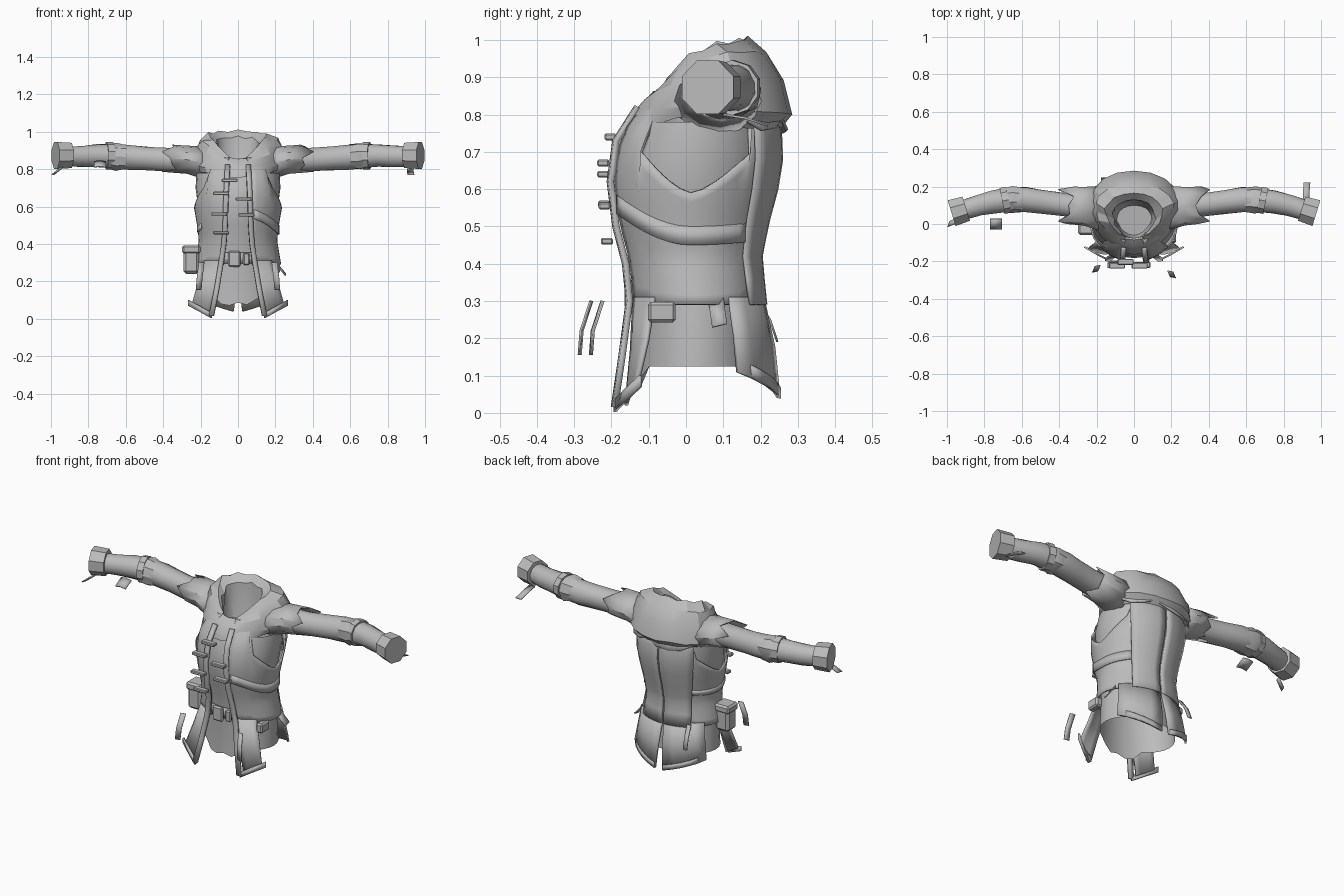
import bpy, bmesh, random
from math import sin, cos, pi, radians
from mathutils import Vector

random.seed(4)
if "Cube" in bpy.data.objects:
    bpy.data.objects.remove(bpy.data.objects["Cube"], do_unlink=True)

cloth = bpy.data.materials.new("grey_cloth")
cloth.use_nodes = True
grey = (0.5, 0.5, 0.5, 1)
cloth.diffuse_color = grey
cloth.node_tree.nodes["Principled BSDF"].inputs["Base Color"].default_value = grey


def finish(name, bm, angle=32, thick=0):
    bmesh.ops.recalc_face_normals(bm, faces=bm.faces)
    mesh = bpy.data.meshes.new(name)
    bm.to_mesh(mesh)
    bm.free()
    mesh.polygons.foreach_set("use_smooth", [True] * len(mesh.polygons))
    mesh.set_sharp_from_angle(angle=radians(angle))
    mesh.materials.append(cloth)
    obj = bpy.data.objects.new(name, mesh)
    bpy.context.collection.objects.link(obj)
    if thick:
        mod = obj.modifiers.new("Thickness", "SOLIDIFY")
        mod.thickness = thick
        mod.offset = 0


def loft(name, rings, closed=True, caps="", angle=32, thick=0):
    bm = bmesh.new()
    rows = [[bm.verts.new(p) for p in ring] for ring in rings]
    n = len(rows[0])
    for a, b in zip(rows, rows[1:]):
        for i in range(n if closed else n - 1):
            j = (i + 1) % n
            bm.faces.new((a[i], a[j], b[j], b[i]))
    if "s" in caps:
        bm.faces.new(rows[0])
    if "e" in caps:
        bm.faces.new(rows[-1])
    finish(name, bm, angle, thick)


def tube(name, path, radii, n=10, caps="se", jitter=0.0, angle=32):
    """Round section swept along a mostly sideways path."""
    pts = [Vector(p) for p in path]
    rings = []
    for i, (p, r) in enumerate(zip(pts, radii)):
        d = (pts[min(i + 1, len(pts) - 1)] - pts[max(i - 1, 0)]).normalized()
        u = d.cross(Vector((0, 0, 1))).normalized()
        v = u.cross(d)
        rings.append([p + (u * cos(t) + v * sin(t)) * r * (1 + random.uniform(-jitter, jitter))
                      for t in [2 * pi * (k + 0.5) / n for k in range(n)]])
    loft(name, rings, True, caps, angle)


def ribbon(name, path, across, thick=0.006):
    across = Vector(across) / 2
    loft(name, [[Vector(p) - across, Vector(p) + across] for p in path], False, thick=thick)


def box(name, centre, size, bevel):
    bm = bmesh.new()
    bmesh.ops.create_cube(bm, size=1)
    for v in bm.verts:
        v.co = Vector([c + a * s for c, a, s in zip(centre, v.co, size)])
    bmesh.ops.bevel(bm, geom=bm.edges[:], offset=bevel, segments=1, affect="EDGES")
    finish(name, bm)


# Jacket cross-sections by height: half width, front y, back y
LEVELS = [(0.02, 0.275, -0.19, 0.245), (0.15, 0.25, -0.165, 0.235), (0.3, 0.225, -0.145, 0.2),
          (0.42, 0.205, -0.16, 0.19), (0.5, 0.215, -0.182, 0.205), (0.6, 0.232, -0.2, 0.232),
          (0.7, 0.245, -0.192, 0.248), (0.78, 0.24, -0.158, 0.238), (0.86, 0.18, -0.09, 0.2)]


def body(t, z, grow=0.0):
    """Point on the jacket; t is 0 at the front, growing towards +x."""
    for a, b in zip(LEVELS, LEVELS[1:]):
        if z <= b[0] or b is LEVELS[-1]:
            k = (z - a[0]) / (b[0] - a[0])
            w, f, r = [a[i] + (b[i] - a[i]) * k for i in (1, 2, 3)]
            break
    mid = (f + r) / 2
    return Vector(((w + grow) * sin(t), mid - ((r - f) / 2 + grow) * cos(t), z))


def span(a, b, n):
    return [a + (b - a) * i / n for i in range(n + 1)]


# Inner shirt with a ragged hem
ring_t = [2 * pi * k / 28 for k in range(28)]
shirt = [[body(t, z, -0.018) for t in ring_t] for z in (0.3, 0.42, 0.5, 0.6, 0.7, 0.78)]
hem = []
for t in ring_t:
    p = body(t, 0.3, -0.012)
    p.z = 0.125 + (random.uniform(-0.06, 0.03) if cos(t) > 0.8 else 0)
    hem.append(p)
loft("inner_shirt", [hem] + shirt)


def jacket_top(t):
    """Upper edge of the jacket, dipping in a curve at each armhole."""
    return 0.59 + 0.2 * abs(cos(t)) ** 1.5 if abs(cos(t)) < 0.72 else 0.86


# Jacket body, open down the front, with armholes
rows = []
for k in span(0, 1, 12):
    t0 = 0.34 - 0.08 * k
    rows.append([body(t, 0.29 + (jacket_top(t) - 0.29) * k) for t in span(t0, 2 * pi - t0, 40)])
loft("jacket_body", rows, False, thick=0.008)

for s in (-1, 1):
    side = "left" if s > 0 else "right"

    # Back overlay panel, parted by the centre seam
    rows = [[body(pi + s * t, z, 0.012) for t in span(0.02, 0.72 + 0.25 * (z - 0.4), 5)]
            for z in (0.29, 0.36, 0.42, 0.46, 0.52, 0.6, 0.68, 0.75, 0.8)]
    loft(side + "_back_panel", rows, False, thick=0.008)

    # Flared front skirt panel, lowest at the opening
    rows = []
    for k in (0, 0.5, 1):
        rows.append([body(s * t, 0.31 - k * (0.29 - 0.06 * i / 4), 0.004 + 0.045 * k * i / 4)
                     for i, t in enumerate(span(0.36 + 0.2 * k, 0.9, 4))])
    loft(side + "_front_skirt", rows, False, thick=0.01)

    # Back skirt flap, split at the centre and the side
    rows = []
    for k in (0, 0.5, 1):
        rows.append([body(pi + s * t, 0.31 - k * (0.27 - 0.07 * i / 4), 0.006)
                     for i, t in enumerate(span(0.02 + 0.06 * k, 1.05, 4))])
    loft(side + "_back_skirt", rows, False, thick=0.01)
    hem_path = [body(pi + s * t, 0.045 + 0.08 * t, 0.01) for t in span(0.1, 0.85, 4)]
    ribbon(side + "_back_hem", hem_path, (0, 0, 0.03))

    # Front edge trim from collar to hem
    edge = [(0.055, -0.13, 0.82), (0.06, -0.188, 0.73), (0.065, -0.203, 0.62), (0.068, -0.188, 0.5),
            (0.075, -0.162, 0.4), (0.09, -0.152, 0.3), (0.115, -0.172, 0.15), (0.142, -0.192, 0.015)]
    ribbon(side + "_edge_trim", [(s * x, y, z) for x, y, z in edge], (0.026, 0.004 * s, 0), 0.016)
    ribbon(side + "_hem_trim", [(s * 0.142, -0.19, 0.018), (s * 0.2, -0.16, 0.05), (s * 0.265, -0.122, 0.085)],
           (0, 0, 0.03), 0.01)

    # Loose strap hanging in front of the hip
    y = -0.268 if s > 0 else -0.238
    ribbon(side + "_hanging_strap",
           [(s * 0.195, y + 0.014, 0.3), (s * 0.205, y - 0.012, 0.22), (s * 0.21, y - 0.017, 0.155)],
           (0.03 * s, -0.006, 0), 0.005)

    # Sleeve
    arm = [(0.17, 0.085, 0.84), (0.25, 0.09, 0.845), (0.38, 0.105, 0.85), (0.5, 0.12, 0.858), (0.58, 0.13, 0.863),
           (0.66, 0.13, 0.87), (0.75, 0.118, 0.872), (0.83, 0.1, 0.868), (0.92, 0.072, 0.868)]
    arm = [(s * x, y, z) for x, y, z in arm]
    tube(side + "_sleeve", arm, [0.07, 0.068, 0.064, 0.065, 0.068, 0.067, 0.062, 0.058, 0.055], 12, "se", 0.04, 40)

    # Elbow strap, rumpled fold and cuff
    tube(side + "_elbow_strap", [(s * 0.67, 0.13, 0.872), (s * 0.705, 0.123, 0.872)], [0.074, 0.074], 10)
    tube(side + "_elbow_fold", [(s * 0.6, 0.13, 0.865), (s * 0.65, 0.13, 0.868), (s * 0.69, 0.126, 0.87)],
         [0.066, 0.074, 0.068], 9, "", 0.08)
    tube(side + "_cuff", [(s * 0.897, 0.082, 0.873), (s * 0.975, 0.058, 0.873)], [0.073, 0.078], 8)

    # Ragged shoulder cap
    cap = []
    for x, y, z, r, rag in ((0.19, 0.085, 0.835, 0.1, 0), (0.27, 0.095, 0.85, 0.085, 0), (0.36, 0.1, 0.858, 0.082, 1)):
        cap.append([(s * (x + rag * (0.045 if i % 4 == 1 else random.uniform(-0.04, 0.01))),
                     y + (r + 0.015) * cos(a), z + r * 0.85 * sin(a))
                    for i, a in enumerate([2 * pi * k / 12 for k in range(12)])])
    loft(side + "_shoulder_cap", cap, thick=0.006)

# Cuff ties and loose sleeve patch
ribbon("right_cuff_tie", [(-0.94, 0.02, 0.81), (-0.965, 0.01, 0.79), (-0.99, 0.0, 0.77)], (0.01, 0.03, 0))
ribbon("left_cuff_tie", [(0.92, 0.1, 0.8), (0.92, 0.16, 0.79), (0.925, 0.22, 0.77)], (0.035, 0, 0))
ribbon("sleeve_patch", [(-0.77, 0.0, 0.825), (-0.74, 0.0, 0.83), (-0.705, 0.0, 0.825)], (0, 0.055, 0.03))

# Lowered hood: half width, front y, back y, then front, side and back heights
HOOD = [(0.24, -0.165, 0.25, 0.75, 0.79, 0.76), (0.265, -0.155, 0.285, 0.785, 0.82, 0.8),
        (0.255, -0.12, 0.262, 0.83, 0.9, 0.89), (0.225, -0.085, 0.215, 0.85, 0.955, 0.965),
        (0.165, -0.075, 0.165, 0.845, 0.975, 1.005), (0.12, -0.075, 0.13, 0.82, 0.93, 0.97),
        (0.11, -0.075, 0.12, 0.79, 0.85, 0.85), (0.1, -0.06, 0.1, 0.74, 0.76, 0.76)]
rings = []
for w, f, r, zf, zs, zb in HOOD:
    ring = []
    for k in range(20):
        t = 2 * pi * k / 20
        c = cos(t)
        blend = c * c if c > 0 else (-c) ** 0.6
        crumple = random.uniform(-0.008, 0.008)
        ring.append(((w + crumple) * sin(t) * (0.92 - 0.16 * c), (f + r) / 2 - (r - f) / 2 * c,
                     zs + ((zf if c > 0 else zb) - zs) * blend + crumple))
    rings.append(ring)
loft("hood", rings, caps="e", angle=25)

# Ragged cloth layers folded behind the hood
for grow, z in ((0.03, 0.77), (0.024, 0.83)):
    rows = [[body(t, z + h + random.uniform(-0.02, 0.02), grow + g) for t in span(pi - 1.3, pi + 1.3, 10)]
            for h, g in ((0, 0), (0.05, -0.012))]
    loft("hood_fold", rows, False, thick=0.008)


def strap_height(t):
    return 0.475 + 0.12 * (cos(t) * (0.9 if t < pi / 2 else 0.35)) ** 2


# Chest strap slung round the left side, narrower on the right
ribbon("chest_strap", [body(t, strap_height(t), 0.007) for t in span(0.38, pi - 0.7, 14)], (0, 0, 0.05))
ribbon("right_seam_strap", [body(-t, strap_height(t), 0.005) for t in span(1.1, pi - 0.7, 10)], (0, 0, 0.03))

# Belt, buckle, keeper and pouches
ribbon("belt", [body(t, 0.325, -0.008) for t in span(-0.5, 0.5, 8)], (0, 0, 0.06))
box("belt_buckle", (-0.02, -0.155, 0.32), (0.065, 0.02, 0.085), 0.008)
box("belt_keeper", (0.045, -0.15, 0.32), (0.035, 0.018, 0.065), 0.006)
box("side_pouch", (-0.25, -0.01, 0.315), (0.085, 0.085, 0.15), 0.014)
box("pouch_flap", (-0.25, -0.01, 0.37), (0.098, 0.095, 0.045), 0.01)
box("left_belt_pouch", (0.205, -0.065, 0.27), (0.04, 0.075, 0.055), 0.008)
ribbon("left_belt_tail", [(0.2, 0.08, 0.31), (0.225, 0.085, 0.27), (0.255, 0.09, 0.235)], (0, 0.04, 0.01))
ribbon("back_tab", [(-0.15, 0.185, 0.31), (-0.16, 0.225, 0.25), (-0.165, 0.245, 0.19)], (0.025, 0, 0))

# Toggle fastenings
for x, y, z in ((-0.045, -0.203, 0.74), (-0.09, -0.222, 0.67), (-0.1, -0.22, 0.56), (-0.09, -0.212, 0.46),
                (0.03, -0.222, 0.64), (0.045, -0.218, 0.555)):
    box("toggle", (x, y, z), (0.085, 0.032, 0.018), 0.004)
